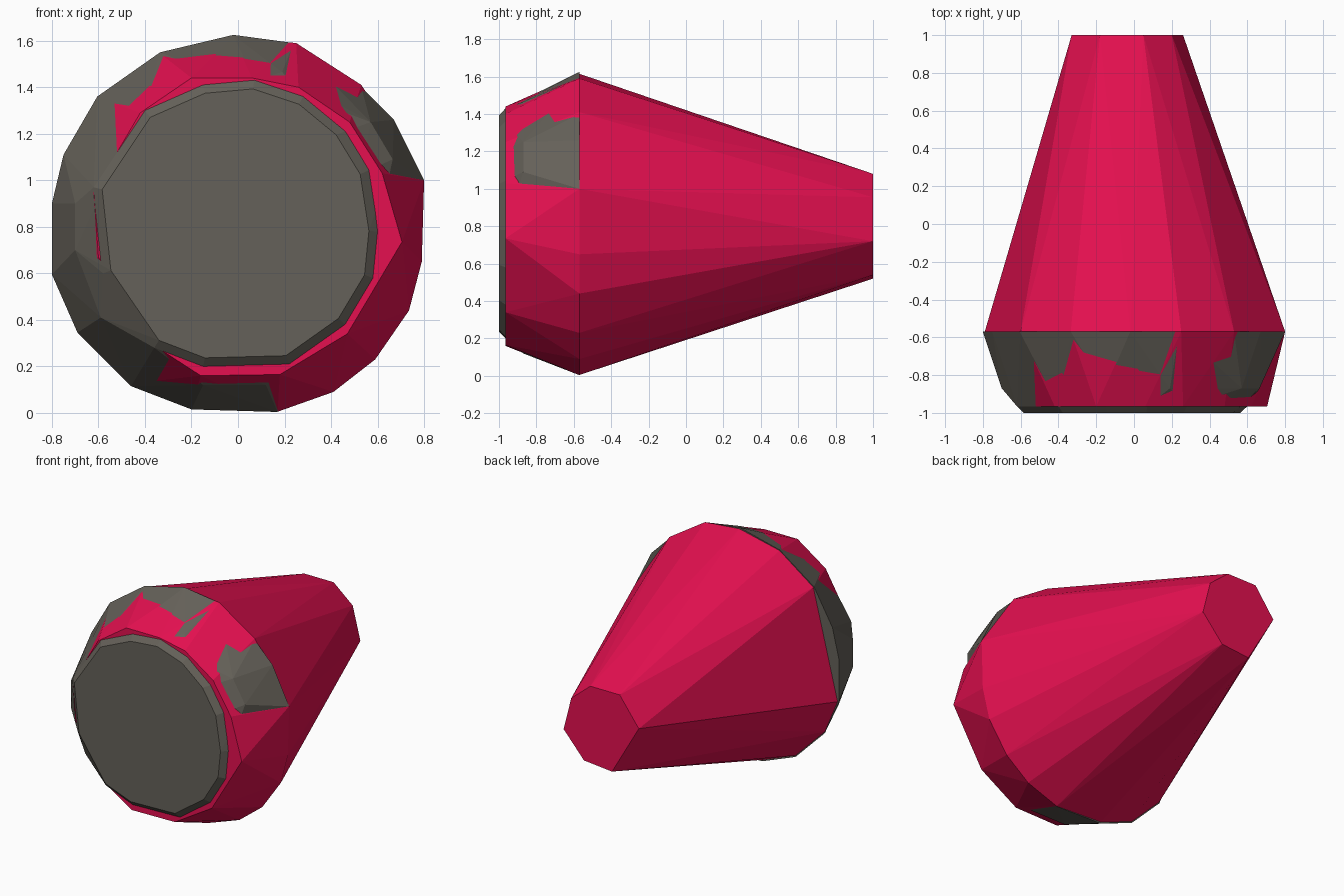
import bpy
import bmesh

default = bpy.data.objects.get("Cube")
if default:
    bpy.data.objects.remove(default, do_unlink=True)


def material(name, rgb):
    m = bpy.data.materials.new(name)
    m.use_nodes = True
    m.diffuse_color = (*rgb, 1)
    m.node_tree.nodes["Principled BSDF"].inputs["Base Color"].default_value = (*rgb, 1)
    return m


def faceted_shell(name, rings, mat):
    """Wrap cross-sections, each a depth and an (x, z) outline, in flat facets."""
    bm = bmesh.new()
    for y, outline in rings:
        for x, z in outline:
            bm.verts.new((x, y, z))
    result = bmesh.ops.convex_hull(bm, input=bm.verts[:])
    loose = {v for v in result["geom_interior"] if isinstance(v, bmesh.types.BMVert)}
    bmesh.ops.delete(bm, geom=list(loose), context="VERTS")
    bmesh.ops.dissolve_limit(bm, angle_limit=0.005, verts=bm.verts[:], edges=bm.edges[:])
    bmesh.ops.recalc_face_normals(bm, faces=bm.faces[:])
    mesh = bpy.data.meshes.new(name)
    bm.to_mesh(mesh)
    bm.free()
    mesh.materials.append(mat)
    obj = bpy.data.objects.new(name, mesh)
    bpy.context.collection.objects.link(obj)
    return obj


red = material("crimson", (0.78, 0.005, 0.08))
grey = material("warm grey", (0.13, 0.12, 0.10))

# Tapered body: chamfered front, wide shoulder, small seven-sided tail
body_front = [(-.42, 1.29), (-.2, 1.44), (.06, 1.44), (.26, 1.40), (.48, 1.25),
              (.62, 1.03), (.705, .735), (.47, .34), (.18, .165), (-.16, .16),
              (-.33, .27), (-.6, .67), (-.62, .95)]
shoulder = [(-.335, 1.545), (-.02, 1.615), (.25, 1.59), (.53, 1.41), (.8, 1.0),
            (.79, .65), (.735, .44), (.59, .23), (.41, .09), (.17, .005),
            (-.2, .025), (-.46, .125), (-.69, .355), (-.79, .595), (-.6, 1.355)]
tail = [(.05, 1.08), (.2, .955), (.26, .72), (.1, .54), (-.12, .52),
        (-.33, .88), (-.18, 1.08)]
faceted_shell("body", [(-.965, body_front), (-.57, shoulder), (1, tail)], red)

# Front cap: raised disc whose sides break through the body in patches
rim = [(-.4, 1.3), (-.15, 1.41), (.07, 1.43), (.28, 1.36), (.45, 1.22), (.56, 1.04),
       (.6, .78), (.58, .58), (.46, .38), (.22, .21), (-.15, .2), (-.36, .28),
       (-.58, .6), (-.62, .97)]
disc = [(-.02 + (x + .02) * .94, .81 + (z - .81) * .94) for x, z in rim]
cap_side = [(-.15, 1.475), (.19, 1.465), (.57, 1.25), (.665, 1.09), (.12, .12),
            (-.15, .12), (-.59, .41), (-.7, .7), (-.7, .9)]
cap_back = [(-.335, 1.55), (-.02, 1.625), (.24, 1.59), (.53, 1.40), (.67, 1.26),
            (.8, 1.0), (.17, .004), (-.2, .015), (-.46, .115), (-.69, .345),
            (-.8, .595), (-.8, .9), (-.75, 1.11), (-.605, 1.36)]
faceted_shell("front_cap", [(-1, disc), (-.965, rim), (-.87, cap_side),
                            (-.57, cap_back)], grey)
